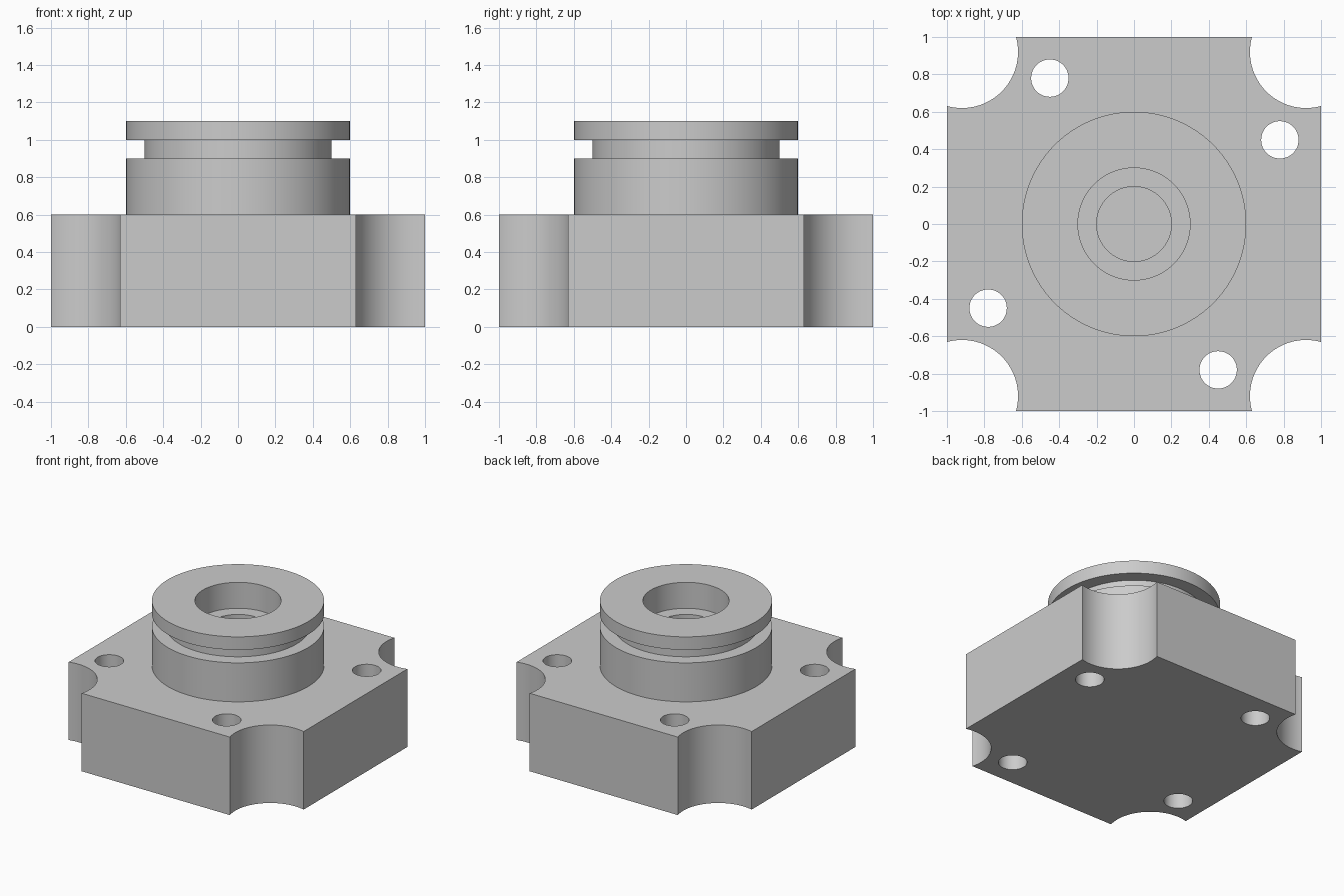
import bpy, bmesh, math
from mathutils import Matrix, Vector

if "Cube" in bpy.data.objects:
    bpy.data.objects.remove(bpy.data.objects["Cube"])

grey = bpy.data.materials.new("grey metal")
grey.diffuse_color = (0.6, 0.6, 0.6, 1)
grey.use_nodes = True
grey.node_tree.nodes["Principled BSDF"].inputs["Base Color"].default_value = grey.diffuse_color


def make_object(name, bm):
    bmesh.ops.recalc_face_normals(bm, faces=bm.faces[:])
    mesh = bpy.data.meshes.new(name)
    bm.to_mesh(mesh)
    bm.free()
    mesh.materials.append(grey)
    ob = bpy.data.objects.new(name, mesh)
    bpy.context.collection.objects.link(ob)
    return ob


def cylinder(name, r, z0, z1, x=0, y=0, n=64):
    bm = bmesh.new()
    bmesh.ops.create_cone(bm, cap_ends=True, segments=n, radius1=r, radius2=r,
                          depth=z1 - z0,
                          matrix=Matrix.Translation((x, y, (z0 + z1) / 2)))
    return make_object(name, bm)


def lathe(name, profile, n=96):
    # closed solid of revolution; the profile starts and ends on the axis
    bm = bmesh.new()
    verts = [bm.verts.new((r, 0, z)) for r, z in profile]
    edges = [bm.edges.new(p) for p in zip(verts, verts[1:])]
    bmesh.ops.spin(bm, geom=verts + edges, cent=(0, 0, 0), axis=(0, 0, 1),
                   angle=math.tau, steps=n)
    bmesh.ops.remove_doubles(bm, verts=bm.verts[:], dist=1e-5)
    return make_object(name, bm)


def combine(target, tool, operation):
    mod = target.modifiers.new(operation, 'BOOLEAN')
    mod.operation = operation
    mod.solver = 'EXACT'
    mod.object = tool
    bpy.context.view_layer.objects.active = target
    bpy.ops.object.modifier_apply(modifier=mod.name)
    bpy.data.objects.remove(tool)


# Square base block
bm = bmesh.new()
bmesh.ops.create_cube(bm, size=1, matrix=Matrix.Translation((0, 0, 0.3))
                      @ Matrix.Diagonal((2, 2, 0.6, 1)))
body = make_object("flanged_housing", bm)

# Round collar with a retaining groove
collar = lathe("collar", [(0, 0.3), (0.6, 0.3), (0.6, 0.9), (0.5, 0.9),
                          (0.5, 1.0), (0.6, 1.0), (0.6, 1.1), (0, 1.1)])
combine(body, collar, 'UNION')

# Stepped blind bore
bore = lathe("bore_cutter", [(0, 0.5), (0.2, 0.5), (0.2, 0.9), (0.3, 0.9),
                             (0.3, 1.2), (0, 1.2)])
combine(body, bore, 'DIFFERENCE')

# Corner scallops and bolt holes, repeated every quarter turn
for k in range(4):
    turn = Matrix.Rotation(k * math.pi / 2, 3, 'Z')
    c = turn @ Vector((0.92, 0.92, 0))
    h = turn @ Vector((0.78, 0.45, 0))
    combine(body, cylinder("scallop_cutter", 0.3, -0.1, 0.7, c.x, c.y, 96), 'DIFFERENCE')
    combine(body, cylinder("bolt_cutter", 0.1, -0.1, 0.7, h.x, h.y, 48), 'DIFFERENCE')

# Smooth round walls, crisp edges
bpy.ops.object.select_all(action='DESELECT')
body.select_set(True)
bpy.context.view_layer.objects.active = body
bpy.ops.object.shade_smooth_by_angle(angle=math.radians(30))
